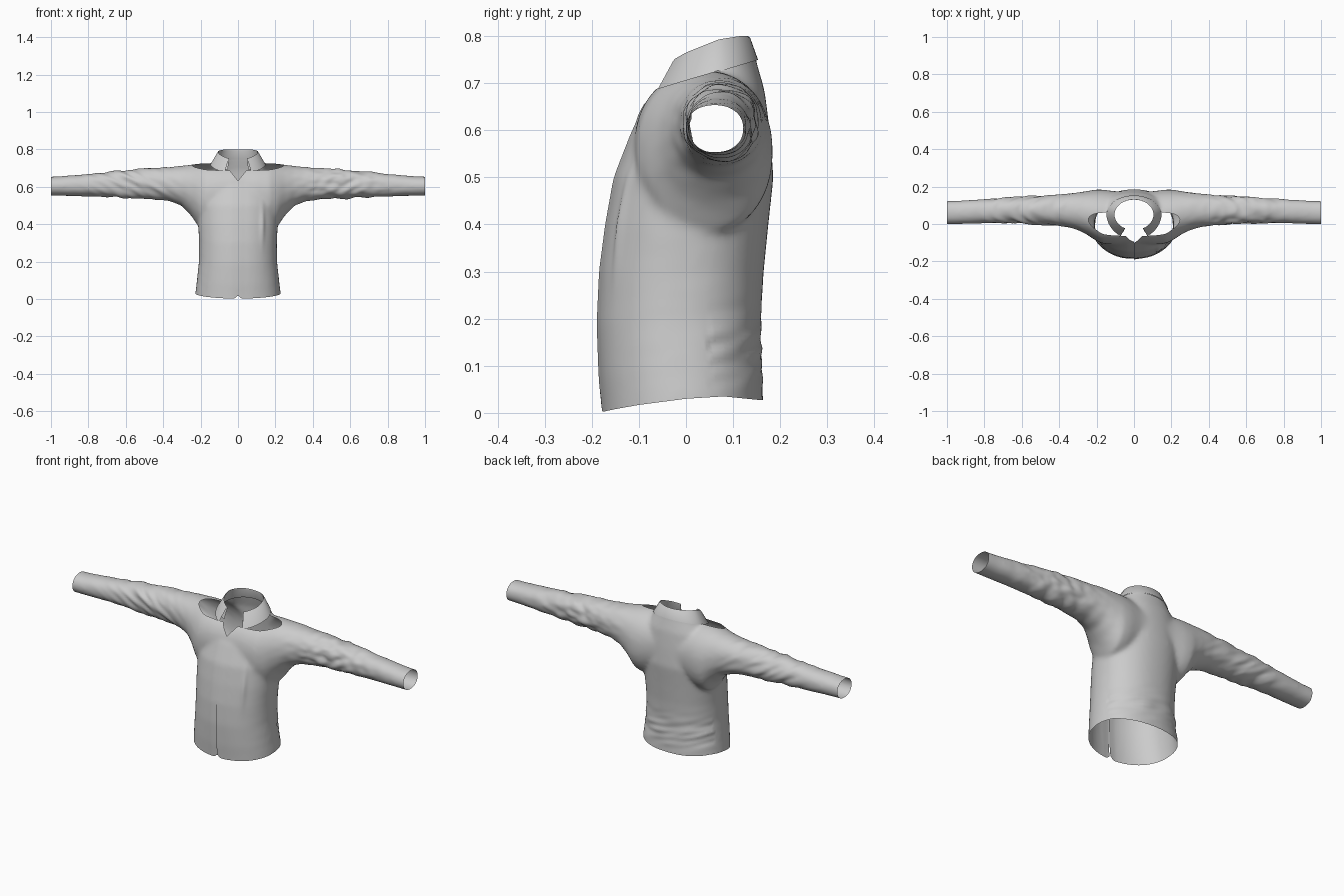
import bpy, bmesh, math
from mathutils import Vector, noise

if "Cube" in bpy.data.objects:
    bpy.data.objects.remove(bpy.data.objects["Cube"])


def power(v, n):
    return math.copysign(abs(v) ** (2 / n), v)


def interp(table, v):
    if v <= table[0][0]:
        return table[0][1]
    for (a, p), (b, q) in zip(table, table[1:]):
        if v <= b:
            return p + (q - p) * (v - a) / (b - a)
    return table[-1][1]


def bell(v, centre, width):
    return math.exp(-((v - centre) / width) ** 2)


def loft(bm, rings, closed=True, caps=True):
    loops = [[bm.verts.new(p) for p in r] for r in rings]
    n = len(rings[0])
    for a, b in zip(loops, loops[1:]):
        for i in range(n if closed else n - 1):
            j = (i + 1) % n
            bm.faces.new((a[i], a[j], b[j], b[i]))
    if caps:
        bm.faces.new(loops[0])
        bm.faces.new(loops[-1])


def finish(name, bm, angle=50):
    me = bpy.data.meshes.new(name)
    bm.to_mesh(me)
    bm.free()
    ob = bpy.data.objects.new(name, me)
    bpy.context.collection.objects.link(ob)
    bpy.ops.object.select_all(action='DESELECT')
    ob.select_set(True)
    bpy.context.view_layer.objects.active = ob
    bpy.ops.object.shade_smooth_by_angle(angle=math.radians(angle))
    return ob


N = 48
ANGLES = [2 * math.pi * i / N for i in range(N)]


def torso_ring(z, half, front, back, tilt=0, n=2.2):
    ring = []
    for t in ANGLES:
        y = (front + back) / 2 + (back - front) / 2 * power(math.sin(t), n)
        ring.append((half * power(math.cos(t), n), y, z + tilt * y))
    return ring


def sleeve_ring(x, low, high, front, back):
    return [(x, (front + back) / 2 + (back - front) / 2 * power(math.cos(t), 2.15),
             (low + high) / 2 + (high - low) / 2 * power(math.sin(t), 2.15)) for t in ANGLES]


# Solid torso and a pair of sleeves, merged into one smooth form
bm = bmesh.new()
loft(bm, [torso_ring(*r) for r in (
    (-.10, .235, -.172, .165), (.03, .228, -.177, .164), (.10, .220, -.183, .161),
    (.20, .209, -.187, .159), (.30, .208, -.182, .165), (.40, .213, -.169, .175),
    (.50, .214, -.151, .186), (.60, .200, -.112, .178), (.66, .178, -.083, .167, .15),
    (.7065, .138, -.057, .148, .3), (.78, .115, -.042, .135, .3))])
half = [(.10, .40, .725, -.11, .175), (.17, .38, .727, -.105, .184), (.21, .385, .724, -.085, .184),
        (.25, .445, .718, -.058, .176), (.30, .498, .712, -.032, .169), (.36, .522, .706, -.016, .162),
        (.45, .533, .700, -.006, .154), (.60, .539, .690, .003, .146), (.80, .548, .669, .004, .133),
        (.95, .552, .656, -.001, .124), (1.07, .553, .652, -.002, .122)]
rings = [(-r[0],) + r[1:] for r in reversed(half)] + half
loft(bm, [sleeve_ring(*r) for r in rings])
bmesh.ops.recalc_face_normals(bm, faces=bm.faces)
shirt = finish("shirt_body", bm)
remesh = shirt.modifiers.new("Remesh", 'REMESH')
remesh.mode = 'VOXEL'
remesh.voxel_size = .009
smooth = shirt.modifiers.new("Smooth", 'SMOOTH')
smooth.factor = .5
smooth.iterations = 14
bm = bmesh.new()
bm.from_object(shirt, bpy.context.evaluated_depsgraph_get())
bpy.data.objects.remove(shirt)


def cut(co, no, faces=None, clear=True):
    faces = faces or list(bm.faces)
    geom = set(faces)
    for f in faces:
        geom.update(f.edges)
        geom.update(f.verts)
    bmesh.ops.bisect_plane(bm, geom=list(geom), dist=1e-5, plane_co=co, plane_no=no, clear_outer=clear)


# Open the hem, the cuffs and the neck
cut((0, 0, .03), (0, 0, -1))
cut((1, 0, 0), (1, 0, 0))
cut((-1, 0, 0), (-1, 0, 0))
cut((0, 0, .7065), (0, -.3, 1))

# V opening below the collar
SLOPE, VZ = .8, .632
for s in (1, -1):
    front = [f for f in bm.faces if f.calc_center_median().y < .02
             and f.calc_center_median().z > VZ - .01 and abs(f.calc_center_median().x) < .1]
    cut((0, 0, VZ), (s, 0, -SLOPE), front, False)
doomed = []
for f in bm.faces:
    c = f.calc_center_median()
    if c.y < .02 and c.z > VZ and abs(c.x) < SLOPE * (c.z - VZ):
        doomed.append(f)
bmesh.ops.delete(bm, geom=doomed, context='FACES')

# Cloth folds on the sleeves, the lower back and one side of the chest
bm.normal_update()
moves = []
for v in bm.verts:
    x, y, z = v.co
    fold = noise.noise(Vector((x * 17 + z * 14, y * 12, z * 30 - abs(x) * 12)))
    d = .010 * fold * bell(abs(x), .58, .2)
    if y > .05 and abs(x) < .25:
        d += .008 * noise.noise(Vector((x * 9, 3, z * 34 + x * 8))) * bell(z, .14, .07)
    if y < 0:
        d += .007 * bell(x, .13, .012) * bell(z, .4, .09)
    moves.append(v.normal * d)
for v, m in zip(bm.verts, moves):
    v.co += m
    v.co.x = max(-1, min(1, v.co.x))

# Curved hem
HEM = [(-.178, -.028), (-.15, -.022), (-.1, -.013), (0, 0), (.08, .005), (.16, -.003)]
for v in bm.verts:
    if v.co.z < .3:
        v.co.z += interp(HEM, v.co.y) * (1 - max(0, v.co.z - .03) / .27)

# Front placket: split along the centre and overlap
cut((0, 0, 0), (1, 0, 0), [f for f in bm.faces if f.calc_center_median().y < 0], False)
seam = [e for e in bm.edges if all(abs(v.co.x) < 1e-4 and v.co.y < 0 and v.co.z < .64 for v in e.verts)]
bmesh.ops.split_edges(bm, edges=seam)
for v in bm.verts:
    x, y, z = v.co
    if y < 0 and z < .66 and abs(x) < .035 and v.link_faces:
        side = sum(f.calc_center_median().x for f in v.link_faces)
        v.co.y += (-.003 if side > 0 else .003) * (1 - abs(x) / .035)
        if z < .06:
            v.co.z += .016 * bell(x, 0, .012) * (1 - z / .06)
finish("shirt_body", bm, 60)


# Folded collar: inner stand, rolled top edge, outer fall with points
TOP = [(-.06, .71), (-.03, .748), (0, .765), (.07, .793), (.115, .800)]


def collar_line(rx, back, front, height, spread):
    line = []
    for i in range(41):
        a = math.radians(spread) * (i / 20 - 1)
        y = .05 + (back if math.cos(a) > 0 else front) * math.cos(a)
        line.append((rx * math.sin(a), y, height(y)))
    return line


def seam_z(offset):
    return lambda y: .7065 + .3 * y + offset


bm = bmesh.new()
loft(bm, [collar_line(.130, .094, .100, seam_z(-.004), 155),
          collar_line(.106, .080, .082, lambda y: interp(TOP, y) - .008, 153),
          collar_line(.104, .081, .083, lambda y: interp(TOP, y), 152),
          collar_line(.109, .086, .088, lambda y: interp(TOP, y) - .003, 152),
          collar_line(.147, .103, .118, seam_z(-.003), 151)], closed=False, caps=False)
# Pull the points of the fall down and forward
bm.verts.ensure_lookup_table()
for i in range(41):
    p = max(0, abs(i - 20) - 14) / 6
    bm.verts[4 * 41 + i].co += Vector((0, -.012, -.010)) * p
finish("collar", bm, 60)
